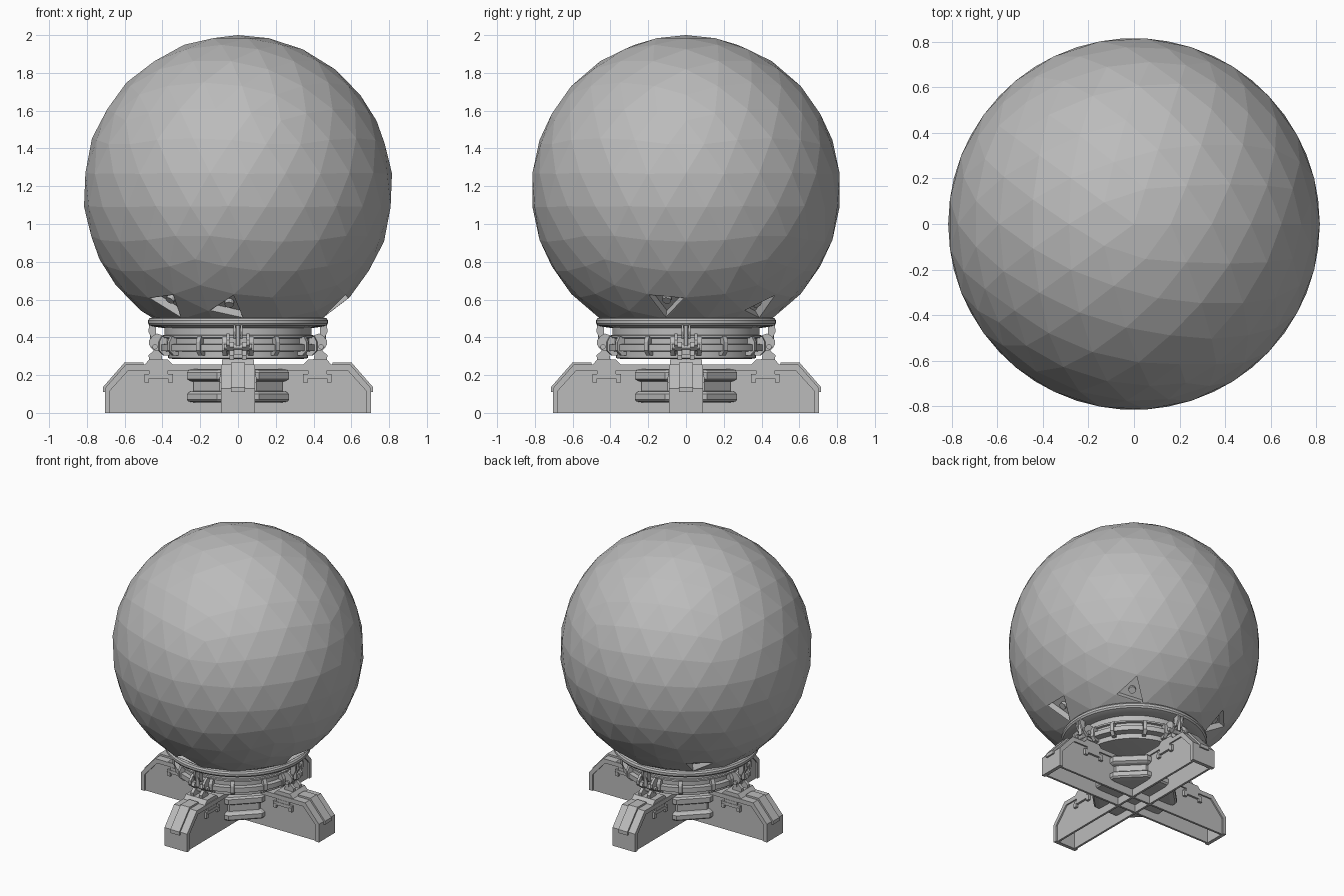
import bpy, bmesh, math
from mathutils import Matrix, Vector

cube = bpy.data.objects.get("Cube")
if cube:
    bpy.data.objects.remove(cube, do_unlink=True)

grey = bpy.data.materials.new("plain grey")
grey.use_nodes = True
grey.diffuse_color = (0.5, 0.5, 0.5, 1)
grey.node_tree.nodes["Principled BSDF"].inputs["Base Color"].default_value = (0.5, 0.5, 0.5, 1)


def finish(name, bm, smooth=False):
    bmesh.ops.recalc_face_normals(bm, faces=bm.faces)
    mesh = bpy.data.meshes.new(name)
    bm.to_mesh(mesh)
    bm.free()
    mesh.materials.append(grey)
    obj = bpy.data.objects.new(name, mesh)
    bpy.context.collection.objects.link(obj)
    if smooth:
        bpy.ops.object.select_all(action='DESELECT')
        obj.select_set(True)
        bpy.context.view_layer.objects.active = obj
        bpy.ops.object.shade_smooth_by_angle(angle=math.radians(35))
    return obj


def slab(bm, outline, y0, y1):
    """Extrude an (x, z) outline from y0 to y1."""
    face = bm.faces.new([bm.verts.new((x, y0, z)) for x, z in outline])
    out = bmesh.ops.extrude_face_region(bm, geom=[face])
    moved = [v for v in out["geom"] if isinstance(v, bmesh.types.BMVert)]
    bmesh.ops.translate(bm, verts=moved, vec=(0, y1 - y0, 0))


def box(bm, x0, x1, y0, y1, z0, z1):
    slab(bm, [(x0, z0), (x1, z0), (x1, z1), (x0, z1)], y0, y1)


def pin(bm, place, radius, depth, axis='Z', sides=12):
    turn = Matrix.Rotation(math.pi / 2, 4, 'X') if axis == 'Y' else Matrix()
    bmesh.ops.create_cone(bm, cap_ends=True, segments=sides, radius1=radius, radius2=radius,
                          depth=depth, matrix=Matrix.Translation(place) @ turn)


def lathe(name, outline, sides, smooth=True, offset=0.0):
    """Revolve an (r, z) outline that starts and ends on the axis or closes on itself."""
    bm = bmesh.new()
    rings = []
    for r, z in outline:
        rings.append([bm.verts.new((r * math.cos(offset + math.tau * i / sides),
                                    r * math.sin(offset + math.tau * i / sides), z))
                      for i in range(sides)])
    for a, b in zip(rings, rings[1:]):
        for i in range(sides):
            j = (i + 1) % sides
            bm.faces.new((a[i], a[j], b[j], b[i]))
    bm.faces.new(rings[0])
    bm.faces.new(rings[-1])
    return finish(name, bm, smooth)


def quarter_turns(name, build, smooth=False):
    """Build a part pointing along +x and repeat it on all four arms."""
    for i, side in enumerate(("left", "back", "right", "front")):
        bm = bmesh.new()
        build(bm)
        bm.transform(Matrix.Rotation(i * math.pi / 2, 4, 'Z'))
        finish(f"{side}_{name}", bm, smooth)


# Geodesic dome: an icosahedron with each edge split in five
RADIUS, CENTRE = 0.82, 1.18
bm = bmesh.new()
bmesh.ops.create_icosphere(bm, subdivisions=1, radius=RADIUS)
bmesh.ops.subdivide_edges(bm, edges=bm.edges, cuts=4, use_grid_fill=True)
bmesh.ops.triangulate(bm, faces=bm.faces)
for v in bm.verts:
    v.co = v.co.normalized() * RADIUS
bmesh.ops.translate(bm, verts=bm.verts, vec=(0, 0, CENTRE))

# Recessed triangular vents above the collar
vents, knobs = [], []
for angle in (-137, -92, -17, 50, 135):
    a = math.radians(angle)
    target = Vector((0.56 * math.cos(a), 0.56 * math.sin(a), 0.585))
    face = min(bm.faces, key=lambda f: (f.calc_center_median() - target).length)
    vents.append(face)
    knobs.append((face.calc_center_median(), face.normal.copy()))
bmesh.ops.inset_individual(bm, faces=vents, thickness=0.012, depth=0)
bmesh.ops.inset_individual(bm, faces=vents, thickness=0.004, depth=-0.045)
bmesh.ops.bisect_plane(bm, geom=bm.verts[:] + bm.edges[:] + bm.faces[:],
                       plane_co=(0, 0, 0.47), plane_no=(0, 0, -1), clear_outer=True)
finish("dome", bm)

bm = bmesh.new()
for centre, normal in knobs:
    turn = normal.to_track_quat('Z', 'Y').to_matrix().to_4x4()
    bmesh.ops.create_cone(bm, cap_ends=True, segments=12, radius1=0.024, radius2=0.024, depth=0.03,
                          matrix=Matrix.Translation(centre - normal * 0.035) @ turn)
finish("vent_knobs", bm)

# Collar under the dome and the banded drum below it
lathe("collar", [(0.40, 0.45), (0.45, 0.457), (0.468, 0.463), (0.476, 0.474), (0.476, 0.49),
                 (0.468, 0.501), (0.45, 0.506), (0.40, 0.506)], 64)
lathe("drum", [(0.34, 0.285), (0.37, 0.29), (0.37, 0.325), (0.415, 0.328), (0.415, 0.362),
               (0.385, 0.365), (0.385, 0.395), (0.40, 0.398), (0.40, 0.41), (0.39, 0.413),
               (0.39, 0.455), (0.34, 0.455)], 64)

# Small fins around the drum
bm = bmesh.new()
for quarter in range(4):
    for angle in (10, 30, 60, 80):
        fin = bmesh.new()
        slab(fin, [(0.37, 0.305), (0.40, 0.305), (0.425, 0.33), (0.425, 0.375),
                   (0.41, 0.405), (0.37, 0.405)], -0.012, 0.012)
        fin.transform(Matrix.Rotation(math.radians(90 * quarter + angle), 4, 'Z'))
        part = bpy.data.meshes.new("fin")
        fin.to_mesh(part)
        fin.free()
        bm.from_mesh(part)
        bpy.data.meshes.remove(part)
finish("drum_fins", bm)

# Stacked octagonal hub between the arms
corner = 1 / math.cos(math.pi / 8)
hub = [(0.23, 0.055), (0.26, 0.06), (0.27, 0.07), (0.27, 0.10), (0.255, 0.112), (0.235, 0.115),
       (0.235, 0.165), (0.255, 0.17), (0.27, 0.18), (0.27, 0.215), (0.26, 0.227), (0.23, 0.232)]
lathe("hub", [(r * corner, z) for r, z in hub], 8, smooth=False, offset=math.pi / 8)


# Arms: channels open below, with a rim that follows the sloped end
def arm(bm):
    slab(bm, [(0, 0.225), (0.58, 0.225), (0.68, 0.115), (0.68, 0), (0.705, 0),
              (0.705, 0.13), (0.595, 0.255), (0, 0.255)], -0.09, 0.09)
    for s in (-1, 1):
        slab(bm, [(0, 0), (0.68, 0), (0.68, 0.115), (0.58, 0.225), (0, 0.225)],
             s * 0.065, s * 0.08)
        # Clip under the rim on each side
        box(bm, 0.345, 0.495, s * 0.078, s * 0.095, 0.182, 0.205)
        box(bm, 0.37, 0.47, s * 0.078, s * 0.092, 0.205, 0.225)
        for x in (0.345, 0.47):
            box(bm, x, x + 0.025, s * 0.078, s * 0.098, 0.162, 0.19)
    # Raised strip down the slope
    slab(bm, [(0.50, 0.25), (0.59, 0.25), (0.70, 0.125), (0.70, 0.11), (0.716, 0.11),
              (0.716, 0.135), (0.60, 0.268), (0.50, 0.268)], -0.036, 0.036)


quarter_turns("arm", arm)


# Hinged mounts joining the arms to the collar
def mount(bm):
    slab(bm, [(0.34, 0.25), (0.50, 0.25), (0.47, 0.282), (0.37, 0.282)], -0.085, 0.085)
    for s in (-1, 1):
        slab(bm, [(0.40, 0.28), (0.47, 0.28), (0.474, 0.305), (0.445, 0.33), (0.465, 0.35),
                  (0.455, 0.375), (0.425, 0.375), (0.41, 0.34)], s * 0.022, s * 0.045)
        slab(bm, [(0.40, 0.33), (0.44, 0.33), (0.47, 0.36), (0.47, 0.385), (0.45, 0.41),
                  (0.43, 0.42), (0.40, 0.41)], s * 0.045, s * 0.062)
        slab(bm, [(0.435, 0.39), (0.455, 0.39), (0.475, 0.43), (0.47, 0.465), (0.435, 0.465)],
             s * 0.012, s * 0.024)
    box(bm, 0.38, 0.435, -0.05, 0.05, 0.31, 0.40)
    pin(bm, (0.44, 0, 0.35), 0.014, 0.15, 'Y')
    pin(bm, (0.455, 0, 0.41), 0.011, 0.11)


quarter_turns("mount", mount)
